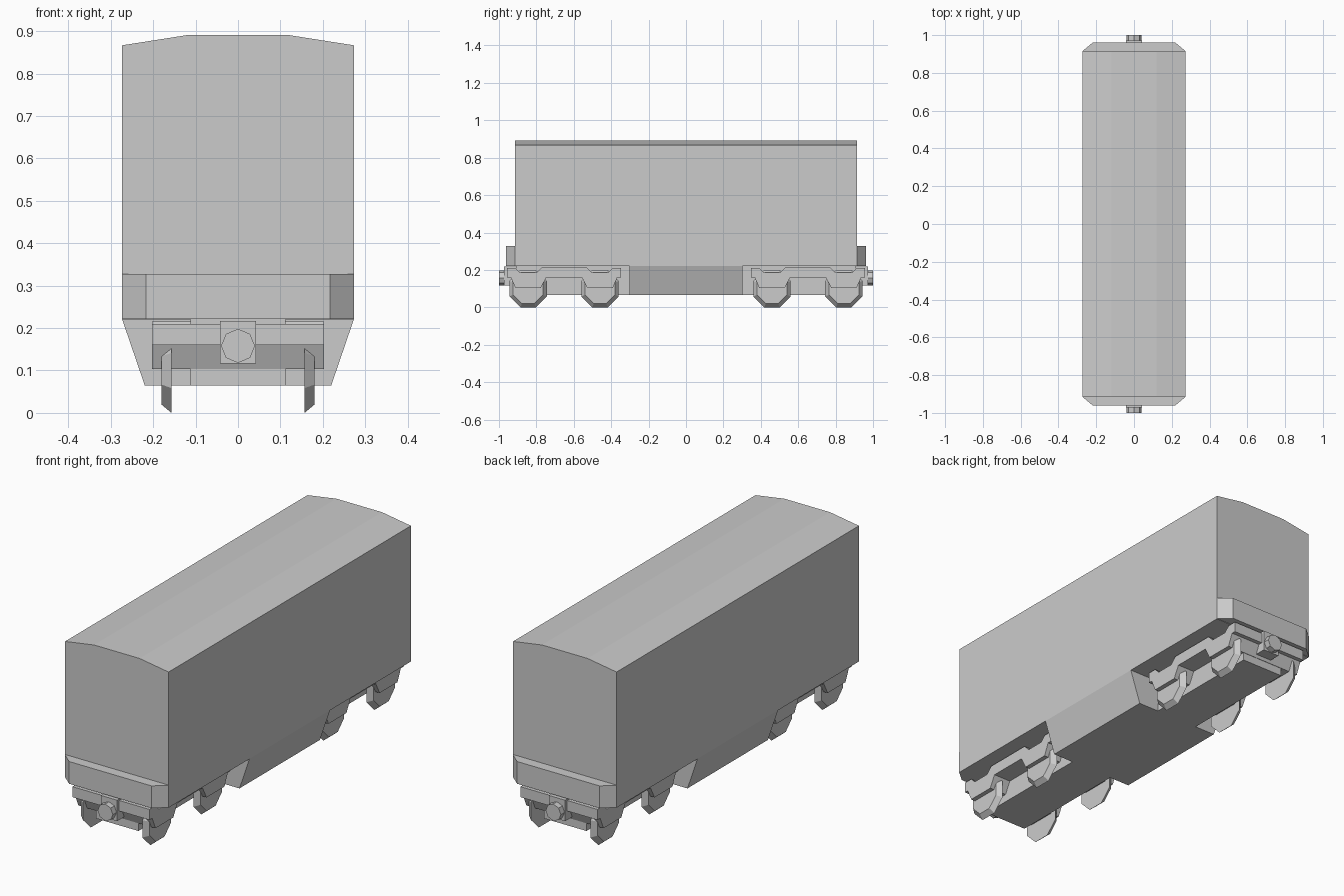
import bpy, bmesh, math

if "Cube" in bpy.data.objects:
    bpy.data.objects.remove(bpy.data.objects["Cube"])


def loft(name, loop_a, loop_b):
    """Closed solid between two matching loops of points."""
    bm = bmesh.new()
    a = [bm.verts.new(p) for p in loop_a]
    b = [bm.verts.new(p) for p in loop_b]
    n = len(a)
    bm.faces.new(a)
    bm.faces.new(b[::-1])
    for i in range(n):
        j = (i + 1) % n
        bm.faces.new((a[j], a[i], b[i], b[j]))
    bmesh.ops.recalc_face_normals(bm, faces=bm.faces)
    mesh = bpy.data.meshes.new(name)
    bm.to_mesh(mesh)
    bm.free()
    obj = bpy.data.objects.new(name, mesh)
    bpy.context.collection.objects.link(obj)
    return obj


def along_y(name, xz, y0, y1):
    return loft(name, [(x, y0, z) for x, z in xz], [(x, y1, z) for x, z in xz])


def along_x(name, yz, x0, x1):
    return loft(name, [(x0, y, z) for y, z in yz], [(x1, y, z) for y, z in yz])


def rect(w, z0, z1):
    return [(-w, z0), (w, z0), (w, z1), (-w, z1)]


def octagon(cy, cz, r, turn=0.0):
    return [(cy + r * math.cos(turn + i * math.pi / 4),
             cz + r * math.sin(turn + i * math.pi / 4)) for i in range(8)]


# Main box with a shallow arched roof
W = 0.273
along_y("wagon_body", [(-W, 0.22), (W, 0.22), (W, 0.867), (0.12, 0.891),
                       (-0.12, 0.891), (-W, 0.867)], -0.913, 0.913)

# Tapered belly between the bogies, and the narrow sill running to the ends
along_y("belly_skirt", [(-0.22, 0.065), (0.22, 0.065), (W, 0.22), (-W, 0.22)], -0.303, 0.303)
along_y("centre_sill", rect(0.112, 0.065, 0.22), -0.91, 0.91)

# Bogie side outline, measured from the bogie centre: half, then mirrored
BOGIE_Y, AXLE = 0.652, 0.192
half_top = [(0.118, 0.215), (0.148, 0.185), (0.235, 0.185), (0.26, 0.21), (0.305, 0.21)]
half_bottom = [(0.305, 0.16), (0.285, 0.16), (0.26, 0.103), (0.125, 0.103), (0.095, 0.16)]
half = half_top + half_bottom
outline = half + [(-y, z) for y, z in reversed(half)]

for s, end in ((-1, "front"), (1, "back")):
    # Chamfered end beam
    beam = [(-W, 0.91), (W, 0.91), (W, 0.915), (0.217, 0.962), (-0.217, 0.962), (-W, 0.915)]
    loft(end + "_end_beam", [(x, s * y, 0.222) for x, y in beam],
         [(x, s * y, 0.328) for x, y in beam])

    # Coupler block and octagonal knob
    along_y(end + "_coupler_block", rect(0.043, 0.117, 0.217), s * 0.90, s * 0.972)
    along_y(end + "_coupler_knob", octagon(0, 0.158, 0.04), s * 0.965, s * 1.0)

    # Bogie frame
    c = s * BOGIE_Y
    along_x(end + "_bogie_frame", [(c + y, z) for y, z in outline], -0.203, 0.203)

    # Tapered eight-sided wheels
    r_in, r_out = (a / math.cos(math.pi / 8) for a in (0.1, 0.08))
    for side in (-1, 1):
        for k in (-1, 1):
            cy = c + k * AXLE
            inner = octagon(cy, 0.1, r_in, math.pi / 8)
            outer = octagon(cy, 0.1, r_out, math.pi / 8)
            loft(end + "_wheel", [(side * 0.157, y, z) for y, z in inner],
                 [(side * 0.181, y, z) for y, z in outer])
